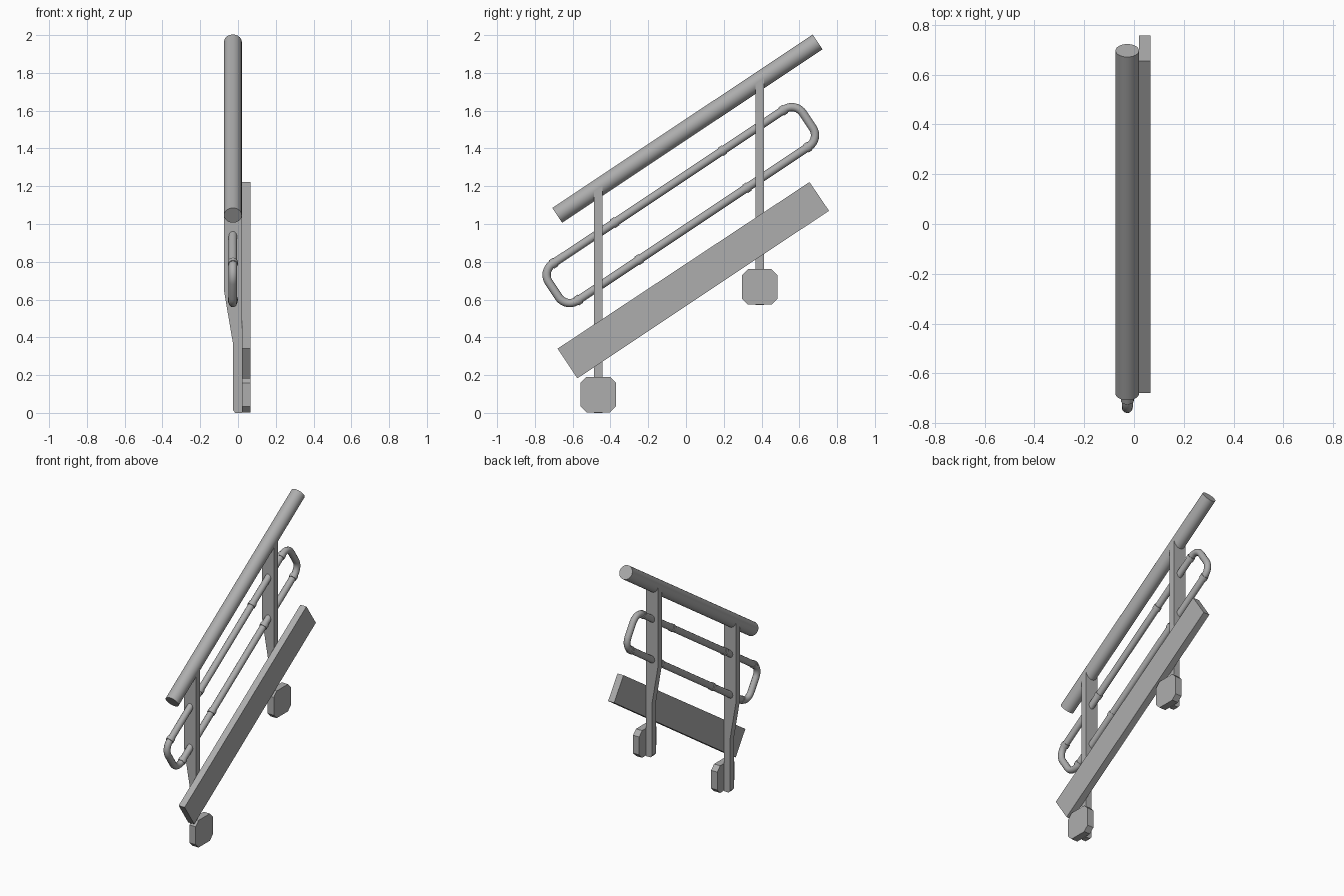
import bpy, bmesh, math
from mathutils import Vector

if "Cube" in bpy.data.objects:
    bpy.data.objects.remove(bpy.data.objects["Cube"])

SLOPE = 0.666
TILT = math.atan(SLOPE)
D = Vector((0, math.cos(TILT), math.sin(TILT)))    # direction up the stair
N = Vector((0, -math.sin(TILT), math.cos(TILT)))   # square to the stair
RAIL_X = -0.027

steel = bpy.data.materials.new("grey_steel")
steel.diffuse_color = (0.42, 0.42, 0.42, 1)
steel.use_nodes = True
steel.node_tree.nodes["Principled BSDF"].inputs["Base Color"].default_value = steel.diffuse_color


def finish(ob, smooth=False):
    ob.data.materials.append(steel)
    if smooth:
        bpy.ops.object.select_all(action='DESELECT')
        ob.select_set(True)
        bpy.context.view_layer.objects.active = ob
        bpy.ops.object.shade_smooth_by_angle(angle=math.radians(40))
    return ob


def prism(name, points, extrude):
    """Extrude a flat outline along a vector."""
    bm = bmesh.new()
    face = bm.faces.new([bm.verts.new(p) for p in points])
    new = bmesh.ops.extrude_face_region(bm, geom=[face])["geom"]
    bmesh.ops.translate(bm, vec=extrude,
                        verts=[v for v in new if isinstance(v, bmesh.types.BMVert)])
    bmesh.ops.recalc_face_normals(bm, faces=bm.faces[:])
    me = bpy.data.meshes.new(name)
    bm.to_mesh(me)
    bm.free()
    ob = bpy.data.objects.new(name, me)
    bpy.context.collection.objects.link(ob)
    return finish(ob)


def rod(name, a, b, radius, sides):
    a, b = Vector(a), Vector(b)
    bpy.ops.mesh.primitive_cylinder_add(vertices=sides, radius=radius,
                                        depth=(b - a).length, location=(a + b) / 2)
    ob = bpy.context.object
    ob.name = name
    ob.rotation_euler = (b - a).to_track_quat('Z', 'Y').to_euler()
    return finish(ob, True)


# Handrail
rod("handrail", (RAIL_X, -0.682, 1.046), (RAIL_X, 0.697, 1.964), 0.047, 40)

# Side board along the stair
prism("side_board", [(0.021, -0.68, 0.34), (0.021, -0.575, 0.183),
                     (0.021, 0.757, 1.07), (0.021, 0.654, 1.222)], Vector((0.046, 0, 0)))

# Posts with tapered sides, and their mounting plates
for label, y, base in (("lower", -0.465, 0.0), ("upper", 0.39, 0.57)):
    top = 1.187 if label == "lower" else 1.757
    outline = [(0.02, 0), (0.02, top - base), (-0.073, top - base), (-0.073, 0.64),
               (-0.027, 0.37), (-0.027, 0.015), (-0.015, 0)]
    post = prism(label + "_post", [(x, y - 0.022, base + z) for x, z in outline],
                 Vector((0, 0.044, 0)))
    for v in post.data.vertices:                   # cut the top to the rail slope
        if v.co.z > top - 0.01:
            v.co.z += (v.co.y - y) * SLOPE
    h, c = 0.094, 0.062
    octagon = [(-c, -h), (c, -h), (h, -c), (h, c), (c, h), (-c, h), (-h, c), (-h, -c)]
    prism(label + "_mounting_plate",
          [(0.02, y + a, base + 0.097 + b) for a, b in octagon], Vector((0.047, 0, 0)))

# Closed tube loop with rounded corners
center = Vector((RAIL_X, -0.0275, 1.10))
half_len, half_wid, bend, tube = 0.738, 0.0475, 0.07, 0.022
path = []
for k, (sx, sy) in enumerate(((1, 1), (-1, 1), (-1, -1), (1, -1))):
    for i in range(9):
        a = math.radians(90 * k + 90 * i / 8)
        path.append(center + D * (sx * half_len + bend * math.cos(a))
                    + N * (sy * half_wid + bend * math.sin(a)))
curve = bpy.data.curves.new("tube_loop", 'CURVE')
curve.dimensions = '3D'
curve.bevel_depth = tube
curve.bevel_resolution = 4
spline = curve.splines.new('POLY')
spline.points.add(len(path) - 1)
for p, co in zip(spline.points, path):
    p.co = (*co, 1)
spline.use_cyclic_u = True
loop = bpy.data.objects.new("tube_loop", curve)
bpy.context.collection.objects.link(loop)
bpy.context.view_layer.objects.active = loop
loop.select_set(True)
bpy.ops.object.select_all(action='DESELECT')
loop.select_set(True)
bpy.ops.object.convert(target='MESH')
finish(bpy.context.object, True)

# Collars where the tube sections join
for side in (-1, 1):
    for s in (-0.73, -0.343, 0.343, 0.73):
        mid = center + N * side * (half_wid + bend) + D * s
        rod("tube_collar", mid - D * 0.013, mid + D * 0.013, 0.026, 20)
